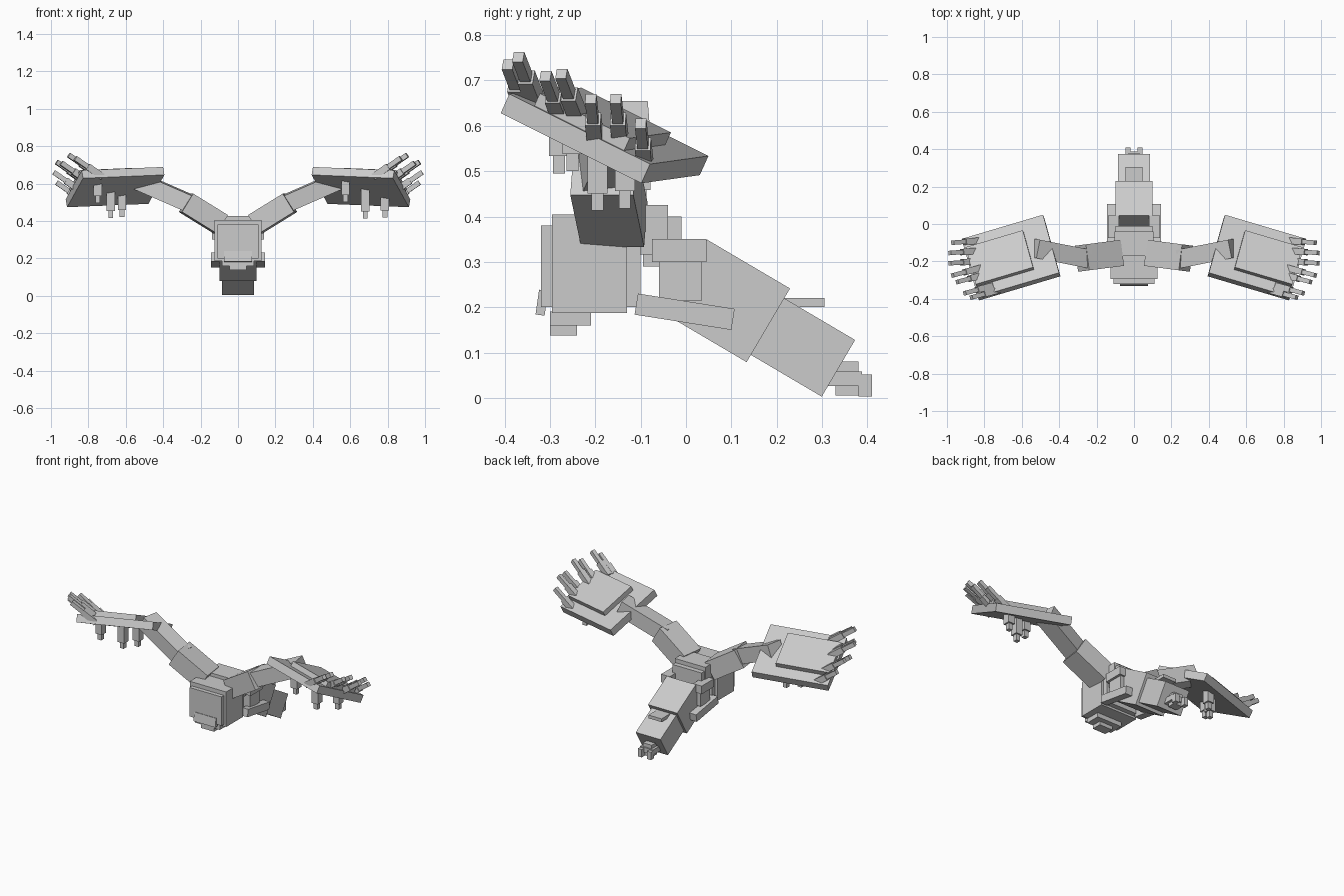
import bpy, bmesh, math
from mathutils import Vector

if "Cube" in bpy.data.objects:
    bpy.data.objects.remove(bpy.data.objects["Cube"])

def box(name, c, size, axes=None, s=1):
    """Box centred on c along three axes; s=-1 mirrors it across x."""
    axes = axes or (Vector((1, 0, 0)), Vector((0, 1, 0)), Vector((0, 0, 1)))
    bm = bmesh.new()
    bmesh.ops.create_cube(bm, size=1)
    for v in bm.verts:
        p = Vector(c)
        for k in range(3):
            p = p + axes[k] * (v.co[k] * size[k])
        v.co = (p.x * s, p.y, p.z)
    bmesh.ops.recalc_face_normals(bm, faces=bm.faces)
    me = bpy.data.meshes.new(name)
    bm.to_mesh(me)
    bm.free()
    ob = bpy.data.objects.new(name, me)
    bpy.context.collection.objects.link(ob)
    return ob

def span(name, x, y, z, s=1):
    """Axis-aligned box from ranges."""
    return box(name, [(a + b) / 2 for a, b in (x, y, z)], [b - a for a, b in (x, y, z)], s=s)

def pitch(deg):
    a = math.radians(deg)
    return (Vector((1, 0, 0)), Vector((0, math.cos(a), math.sin(a))),
            Vector((0, -math.sin(a), math.cos(a))))

def bar(name, p, q, w, h, s):
    """Box running from p to q."""
    p, q = Vector(p), Vector(q)
    d = (q - p).normalized()
    side = Vector((0, 0, 1)).cross(d).normalized()
    return box(name, (p + q) / 2, ((q - p).length, w, h), (d, side, d.cross(side)), s)

# Head and jaw
span("head_front", (-.11, .11), (-.32, -.10), (.20, .38))
span("head_shell", (-.125, .125), (-.295, -.13), (.187, .405))
span("jaw", (-.085, .085), (-.30, -.21), (.16, .19))
span("chin", (-.045, .045), (-.30, -.24), (.138, .162))
box("snout", (0, -.318, .21), (.15, .02, .055), pitch(-8))

# Neck and body
span("neck", (-.105, .105), (-.17, -.04), (.316, .425))
span("collar", (-.10, .10), (-.095, -.01), (.29, .40))
box("torso", (0, .09, .214), (.2, .2125, .1885), pitch(-30.5))
box("abdomen", (0, .25, .116), (.17, .20, .145), pitch(-30.5))
span("back_fin", (-.045, .045), (.20, .305), (.20, .22))

# Tail tip
span("tail_core", (-.03, .03), (.33, .38), (.005, .08))
span("tail_bar", (-.045, .045), (.31, .388), (.026, .058))

# Prongs under each wing, as tip positions; the two sides differ
prongs = {1: ((.575, -.25, .50), (.68, -.195, .413), (.785, -.135, .418)),
          -1: ((.75, -.28, .495), (.68, -.16, .415), (.62, -.10, .42))}
# Finger tips along the outer wing edge
fingers = ((.97, -.10, .605), (.985, -.155, .66), (.985, -.21, .66), (.97, -.275, .715),
           (.945, -.31, .71), (.905, -.37, .752), (.87, -.393, .735))

# Wing frame: outward, frontward, up
u = Vector((.435, -.129, -.018)).normalized()
v = Vector((-.087, -.31, .155))
v = (v - u * v.dot(u)).normalized()
n = v.cross(u).normalized()
if n.z < 0:
    n = -n
top = Vector((.661, -.17, .602))

for s, side in ((1, "right"), (-1, "left")):
    span("chest_" + side, (.08, .125), (-.06, .035), (.215, .33), s)
    span("shoulder_" + side, (.08, .14), (-.075, .045), (.30, .35), s)
    box("hip_slab_" + side, (.122, -.003, .19), (.045, .216, .047), pitch(-9), s)
    span("tail_claw_" + side, (.018, .045), (.38, .41), (.003, .052), s)

    # Arm
    bar("upper_arm_" + side, (.092, -.158, .382), (.278, -.182, .497), .14, .115, s)
    bar("forearm_" + side, (.25, -.185, .49), (.53, -.13, .612), .10, .092, s)

    # Wing plate with raised pad
    box("wing_plate_" + side, top - n * .0235, (.454, .357, .047), (u, v, n), s)
    box("wing_pad_" + side, top + u * .058 + n * .01 + v * .004, (.32, .228, .04), (u, v, n), s)

    for i, t in enumerate(fingers):
        t = Vector(t)
        lean = Vector((-.13, .035 if i > 2 else .01, -.09))
        bar(f"finger_{side}_{i}", t + lean, t, .024, .026, s)
        bar(f"knuckle_{side}_{i}", t + lean * 1.1, t + lean * .5, .034, .036, s)

    for i, (x, y, z) in enumerate(prongs[s]):
        root = top.z - n.x / n.z * (x - top.x) - n.y / n.z * (y - top.y) - .03
        span(f"prong_{side}_{i}", (x - .022, x + .022), (y - .022, y + .022), (z + .038, root), s)
        span(f"prong_tip_{side}_{i}", (x - .013, x + .013), (y - .013, y + .013), (z, z + .04), s)
